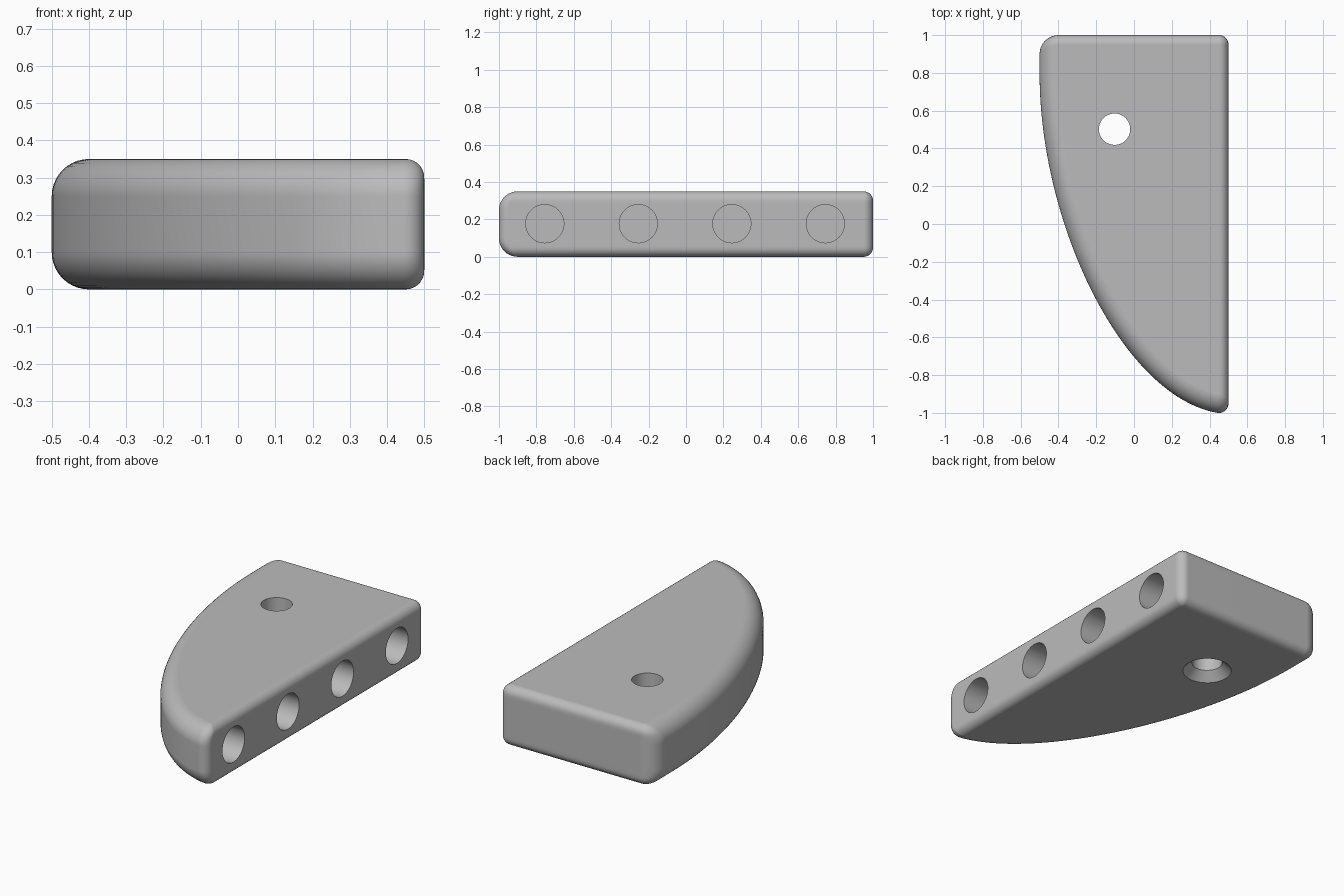
import bpy, bmesh, math
from mathutils import Vector, Matrix

if "Cube" in bpy.data.objects:
    bpy.data.objects.remove(bpy.data.objects["Cube"])

H, BIG, SMALL = 0.35, 0.10, 0.05      # height, rounding of curved side, rounding of straight sides

grey = bpy.data.materials.new("plain grey")
grey.diffuse_color = (0.5, 0.5, 0.5, 1)
grey.use_nodes = True
grey.node_tree.nodes["Principled BSDF"].inputs["Base Color"].default_value = grey.diffuse_color

# Curved side as one cubic Bezier, running from the back left to the front tip
P = [Vector(p) for p in ((-0.5, 0.8), (-0.5, -0.04), (-0.02, -0.985), (0.5, -1.006))]


def curve_point(t, inset):
    """Point on the curved side moved inwards, with its outward normal."""
    u = 1 - t
    p = u**3 * P[0] + 3*u*u*t * P[1] + 3*u*t*t * P[2] + t**3 * P[3]
    d = u*u * (P[1] - P[0]) + 2*u*t * (P[2] - P[1]) + t*t * (P[3] - P[2])
    n = Vector((d.y, -d.x)).normalized()
    return p - n * inset, n


def arc(cx, cy, r, a0, a1, n=8):
    return [(cx + r * math.cos(a0 + (a1 - a0) * i / n),
             cy + r * math.sin(a0 + (a1 - a0) * i / n)) for i in range(n + 1)]


def outline(c, s):
    """Horizontal section: curved side inset by c, straight sides inset by s."""
    small, big = max(SMALL - s, 0.001), max(BIG - c, 0.001)
    x1, y1 = 0.5 - s, 1 - s
    lo, hi = 0.5, 1.0                  # find where the tip rounding begins
    for _ in range(40):
        mid = (lo + hi) / 2
        if curve_point(mid, c + small)[0].x < x1 - small:
            lo = mid
        else:
            hi = mid
    centre, n = curve_point(lo, c + small)
    pts = [tuple(curve_point(lo * i / 56, c)[0]) for i in range(56)]
    pts += arc(centre.x, centre.y, small, math.atan2(n.y, n.x), 0)
    pts += arc(x1 - small, y1 - small, small, 0, math.pi / 2)
    pts += arc(-0.5 + c + big, y1 - big, big, math.pi / 2, math.pi)
    return pts


# Body: stacked sections, mirrored about mid height
levels = []
for i in range(11):
    a = math.pi / 2 * i / 10
    z = BIG * (1 - math.cos(a))
    d = max(0, SMALL - z)
    levels.append((z, BIG * (1 - math.sin(a)), SMALL - math.sqrt(SMALL**2 - d * d)))
levels += [(H - z, c, s) for z, c, s in reversed(levels)]

bm = bmesh.new()
rings = [[bm.verts.new((x, y, z)) for x, y in outline(c, s)] for z, c, s in levels]
n = len(rings[0])
for a, b in zip(rings, rings[1:]):
    for i in range(n):
        j = (i + 1) % n
        bm.faces.new((a[i], a[j], b[j], b[i]))
bm.faces.new(rings[0][::-1])
bm.faces.new(rings[-1])
bmesh.ops.recalc_face_normals(bm, faces=bm.faces)


def make_object(name, mesh_bm):
    me = bpy.data.meshes.new(name)
    mesh_bm.to_mesh(me)
    mesh_bm.free()
    me.materials.append(grey)
    ob = bpy.data.objects.new(name, me)
    bpy.context.collection.objects.link(ob)
    return ob


body = make_object("wedge_body", bm)
bpy.context.view_layer.objects.active = body
body.select_set(True)


def cut(r1, r2, depth, matrix):
    """Subtract a cylinder or cone of the given end radii."""
    cb = bmesh.new()
    bmesh.ops.create_cone(cb, cap_ends=True, segments=64, radius1=r1, radius2=r2,
                          depth=depth, matrix=matrix)
    cutter = make_object("hole_cutter", cb)
    cutter.hide_render = True
    mod = body.modifiers.new("hole", 'BOOLEAN')
    mod.operation, mod.solver, mod.object = 'DIFFERENCE', 'EXACT', cutter
    bpy.ops.object.modifier_apply(modifier=mod.name)
    bpy.data.objects.remove(cutter)


# Row of blind holes in the straight side
for y in (-0.755, -0.255, 0.245, 0.745):
    cut(0.102, 0.102, 0.6, Matrix.Translation((0.5, y, 0.177)) @ Matrix.Rotation(math.pi / 2, 4, 'Y'))

# Screw hole through the body, with a countersink underneath
cut(0.083, 0.083, 1.0, Matrix.Translation((-0.103, 0.502, 0.2)))
cut(0.153, 0.083, 0.07, Matrix.Translation((-0.103, 0.502, 0.015)))

# Smooth shading with sharp hole rims and clean flat faces
bpy.ops.object.shade_smooth_by_angle(angle=math.radians(30))
wn = body.modifiers.new("flat_faces", 'WEIGHTED_NORMAL')
wn.keep_sharp = True
